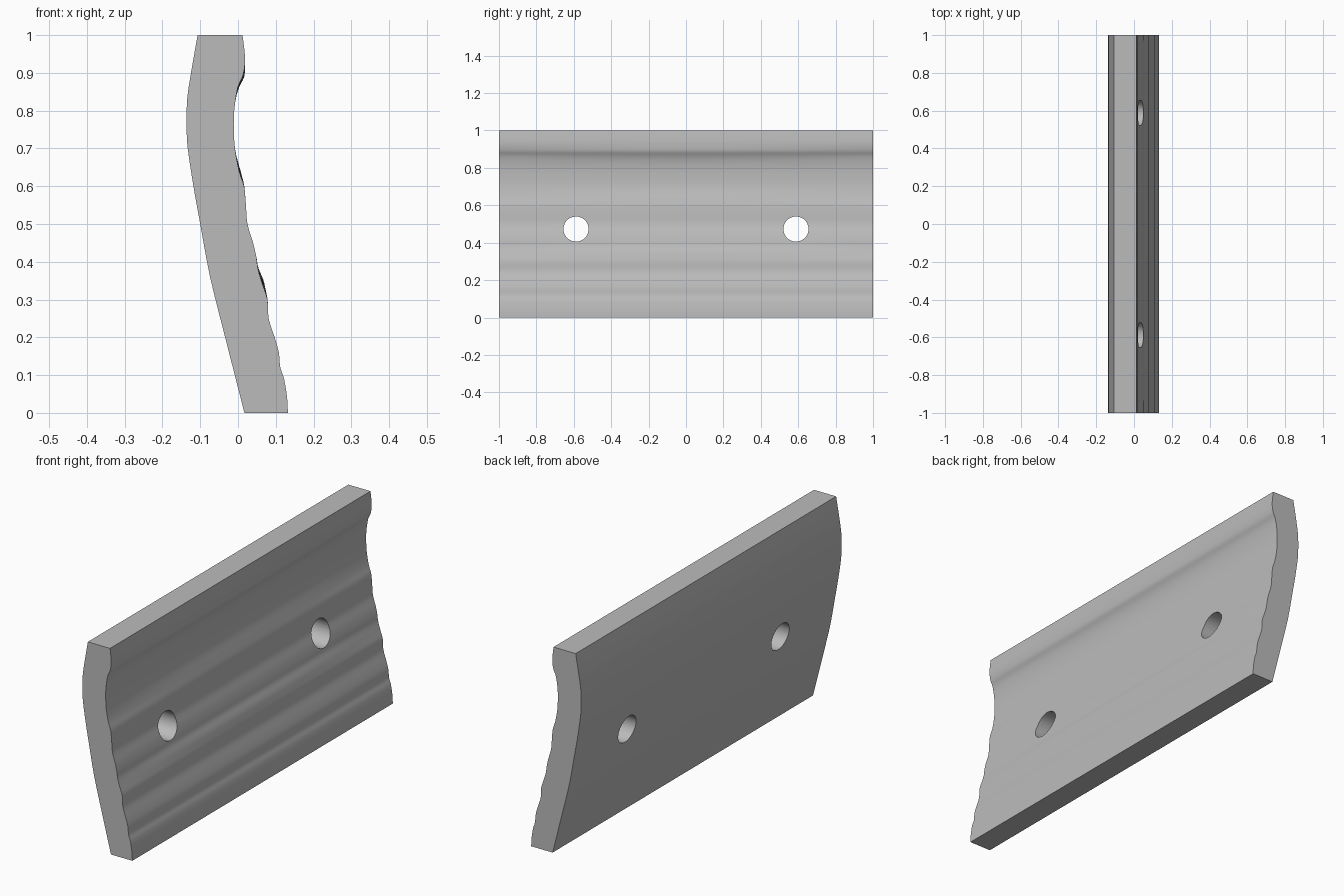
import bpy, bmesh, math

cube = bpy.data.objects.get("Cube")
if cube:
    bpy.data.objects.remove(cube)

grey = bpy.data.materials.new("plain grey")
grey.use_nodes = True
grey.diffuse_color = (0.5, 0.5, 0.5, 1)
grey.node_tree.nodes["Principled BSDF"].inputs["Base Color"].default_value = (0.5, 0.5, 0.5, 1)

# Cross-section sides as (x, z), from bottom to top
RIPPLED = [(.132, 0), (.13, .04), (.122, .09), (.112, .12), (.108, .16), (.097, .2),
           (.081, .25), (.078, .3), (.065, .34), (.053, .38), (.049, .41), (.04, .45),
           (.025, .5), (.021, .55), (.016, .6), (.003, .64), (-.008, .7), (-.011, .75),
           (-.01, .8), (-.001, .86), (.012, .89), (.018, .92), (.018, .95), (.012, 1)]
CURVED = [(.017, 0), (-.034, .2), (-.074, .36), (-.1, .5), (-.118, .6), (-.133, .7),
          (-.136, .75), (-.136, .8), (-.131, .86), (-.107, 1)]


def smooth_path(points, steps):
    """Cubic path through the points."""
    out = []
    for i in range(len(points) - 1):
        a, b, c, d = (points[min(max(i + k, 0), len(points) - 1)] for k in (-1, 0, 1, 2))
        for s in range(steps):
            t = s / steps
            out.append(tuple(
                q + t * ((r - p) / 2 + t * (p - 2.5 * q + 2 * r - w / 2
                                            + t * (1.5 * (q - r) + (w - p) / 2)))
                for p, q, r, w in zip(a, b, c, d)))
    return out + [points[-1]]


def swell(y, z):
    """Ridges stand slightly prouder toward the middle of the length."""
    ridges = sum(h * math.exp(-((z - c) / .03) ** 2)
                 for c, h in ((.88, .005), (.64, .004), (.35, .006)))
    return ridges * (1 - y * y)


# Plate: cross-section swept along y
rippled, curved = smooth_path(RIPPLED, 3), smooth_path(CURVED, 3)
bm = bmesh.new()
rings = []
SECTIONS = 16
for j in range(SECTIONS + 1):
    y = -1 + 2 * j / SECTIONS
    ring = [bm.verts.new((x + swell(y, z), y, z)) for x, z in rippled]
    ring += [bm.verts.new((x, y, z)) for x, z in reversed(curved)]
    rings.append(ring)
for r0, r1 in zip(rings, rings[1:]):
    for i in range(len(r0)):
        k = (i + 1) % len(r0)
        bm.faces.new((r0[i], r0[k], r1[k], r1[i]))
bm.faces.new(rings[0])
bm.faces.new(rings[-1])
bmesh.ops.recalc_face_normals(bm, faces=bm.faces)
mesh = bpy.data.meshes.new("plate")
bm.to_mesh(mesh)
bm.free()
plate = bpy.data.objects.new("plate", mesh)
bpy.context.collection.objects.link(plate)
mesh.materials.append(grey)

# Two round holes through the plate
cutters = []
for side in (-1, 1):
    bpy.ops.mesh.primitive_cylinder_add(vertices=48, radius=.067, depth=.8,
                                        location=(0, side * .588, .473),
                                        rotation=(0, math.pi / 2, 0))
    cutter = bpy.context.object
    cutter.name = "hole_cutter"
    cutter.hide_render = True
    cutter.data.materials.append(grey)
    cut = plate.modifiers.new("hole", 'BOOLEAN')
    cut.operation = 'DIFFERENCE'
    cut.solver = 'EXACT'
    cut.object = cutter
    cutters.append(cutter)

bpy.ops.object.select_all(action='DESELECT')
plate.select_set(True)
bpy.context.view_layer.objects.active = plate
for name in [m.name for m in plate.modifiers]:
    bpy.ops.object.modifier_apply(modifier=name)
for cutter in cutters:
    bpy.data.objects.remove(cutter)
bpy.ops.object.shade_smooth_by_angle(angle=math.radians(35))
